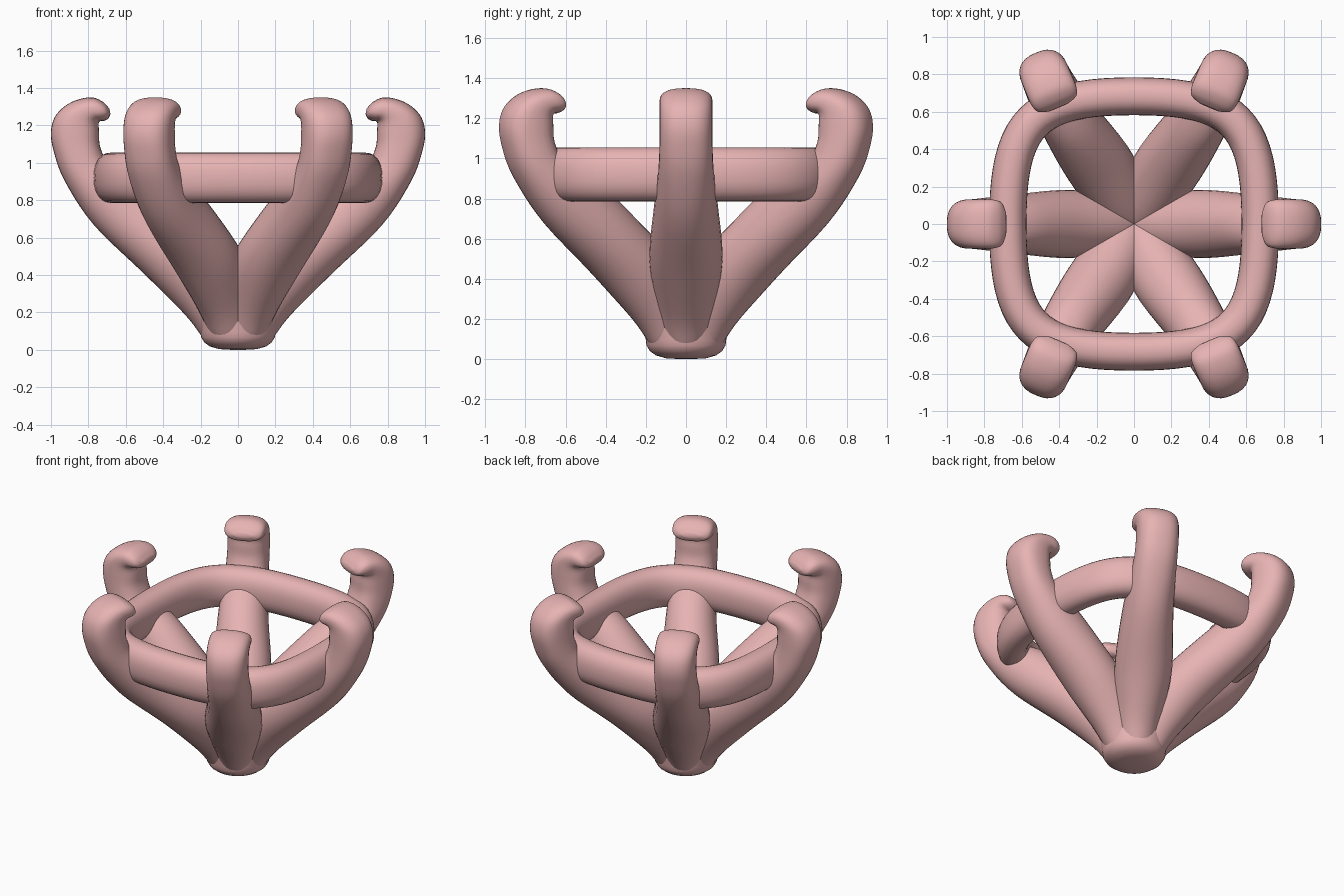
import bpy, bmesh, math
from mathutils import Vector

if "Cube" in bpy.data.objects:
    bpy.data.objects.remove(bpy.data.objects["Cube"])

mat = bpy.data.materials.new("rose_metal")
mat.diffuse_color = (0.8, 0.45, 0.45, 1)
mat.use_nodes = True
mat.node_tree.nodes["Principled BSDF"].inputs["Base Color"].default_value = mat.diffuse_color


def oval(a, n):
    # unit superellipse point
    c, s = math.cos(a), math.sin(a)
    return (math.copysign(abs(c) ** (2 / n), c), math.copysign(abs(s) ** (2 / n), s))


def loft(name, loops, closed=False):
    # skin a list of vertex loops into a smooth solid
    bm = bmesh.new()
    rows = [[bm.verts.new(p) for p in lp] for lp in loops]
    n = len(rows[0])
    pairs = list(zip(rows, rows[1:])) + ([(rows[-1], rows[0])] if closed else [])
    for a, b in pairs:
        for i in range(n):
            j = (i + 1) % n
            bm.faces.new((a[i], a[j], b[j], b[i]))
    if not closed:
        bm.faces.new(rows[0])
        bm.faces.new(rows[-1])
    bmesh.ops.recalc_face_normals(bm, faces=bm.faces)
    me = bpy.data.meshes.new(name)
    bm.to_mesh(me)
    bm.free()
    me.materials.append(mat)
    ob = bpy.data.objects.new(name, me)
    bpy.context.collection.objects.link(ob)
    bpy.ops.object.select_all(action='DESELECT')
    ob.select_set(True)
    bpy.context.view_layer.objects.active = ob
    bpy.ops.object.shade_smooth_by_angle(angle=math.radians(50))
    return ob


def smooth_path(keys, steps):
    # Catmull-Rom interpolation of key tuples
    out = []
    for i in range(len(keys) - 1):
        p0, p1 = keys[max(i - 1, 0)], keys[i]
        p2, p3 = keys[i + 1], keys[min(i + 2, len(keys) - 1)]
        for k in range(steps):
            t = k / steps
            out.append([0.5 * (2 * b + (c - a) * t + (2 * a - 5 * b + 4 * c - d) * t * t
                               + (3 * b - a - 3 * c + d) * t ** 3)
                        for a, b, c, d in zip(p0, p1, p2, p3)])
    return out + [list(keys[-1])]


# Prong sections: outer r, z, inner r, z, half width, squareness
SECTIONS = [
    (0.20, 0.08, -0.10, 0.29, 0.14, 2.0),
    (0.285, 0.19, 0.00, 0.45, 0.162, 2.0),
    (0.50, 0.405, 0.25, 0.65, 0.182, 2.0),
    (0.77, 0.667, 0.50, 0.88, 0.158, 2.1),
    (0.925, 0.90, 0.68, 0.99, 0.138, 2.3),
    (0.985, 1.06, 0.735, 1.08, 0.132, 2.5),
    (1.00, 1.17, 0.743, 1.17, 0.132, 2.5),
    (0.97, 1.26, 0.745, 1.21, 0.132, 2.5),
    (0.89, 1.325, 0.738, 1.222, 0.132, 2.5),
    (0.79, 1.35, 0.715, 1.225, 0.130, 2.5),
    (0.725, 1.328, 0.692, 1.238, 0.112, 2.4),
    (0.688, 1.29, 0.682, 1.262, 0.06, 2.2),
]


def prong(name, angle, shift=0.0, twist=0.0):
    # shift and twist push the diagonal prong heads outwards
    ca, sa = math.cos(angle), math.sin(angle)
    sx, sy = math.copysign(1, ca), math.copysign(1, sa)
    ct, st = math.cos(twist * sx * sy), math.sin(twist * sx * sy)
    loops = []
    for ro, zo, ri, zi, w, n in smooth_path(SECTIONS, 5):
        f = min(max(((zo + zi) / 2 - 0.45) / 0.6, 0), 1)
        f = f * f * (3 - 2 * f)
        lp = []
        for k in range(32):
            u, v = oval(2 * math.pi * k / 32, n)
            r = (ro + ri) / 2 + u * (ro - ri) / 2
            z = (zo + zi) / 2 + u * (zo - zi) / 2
            # rotate about the head axis by the twist
            a, b = r - 0.86, v * w
            r += f * (a * ct - b * st - a)
            b += f * (a * st + b * ct - b)
            lp.append((r * ca - b * sa + sx * shift * f,
                       r * sa + b * ca + sy * shift * f, z))
        loops.append(lp)
    return loft(name, loops)


for i in range(6):
    if i % 3 == 0:
        prong(f"side_prong_{i // 3 + 1}", math.radians(60 * i))
    else:
        prong(f"diagonal_prong_{i}", math.radians(60 * i), 0.041, math.radians(7))

# Rounded-square seat ring, from four cubic arcs
AX, AY, H = 0.675, 0.683, 0.80
loops = []
for q in range(4):
    rot = math.pi / 2 * q
    cq, sq = round(math.cos(rot)), round(math.sin(rot))
    p = [Vector(v) for v in ((1, 0), (1, H), (H, 1), (0, 1))]
    for k in range(20):
        t = k / 20
        s = 1 - t
        c = p[0] * s ** 3 + p[1] * 3 * s * s * t + p[2] * 3 * s * t * t + p[3] * t ** 3
        d = (p[1] - p[0]) * s * s + (p[2] - p[1]) * 2 * s * t + (p[3] - p[2]) * t * t
        nx, ny = d.normalized().y, -d.normalized().x
        lp = []
        for m in range(28):
            u, v = oval(2 * math.pi * m / 28, 2.3)
            x, y = c.x * AX + nx * u * 0.1, c.y * AX + ny * u * 0.1
            lp.append((x * cq - y * sq, (x * sq + y * cq) * AY / AX, 0.92 + v * 0.135))
        loops.append(lp)
loft("seat_ring", loops, closed=True)

# Rounded base with a core that fills between the prong roots
PROFILE = [(0.03, 0.0), (0.10, 0.004), (0.15, 0.018), (0.18, 0.04),
           (0.197, 0.068), (0.2, 0.095), (0.212, 0.15), (0.218, 0.2), (0.21, 0.25), (0.1, 0.3)]
loft("base", [[(r * math.cos(math.tau * k / 48), r * math.sin(math.tau * k / 48), z)
               for k in range(48)] for r, z in PROFILE])
